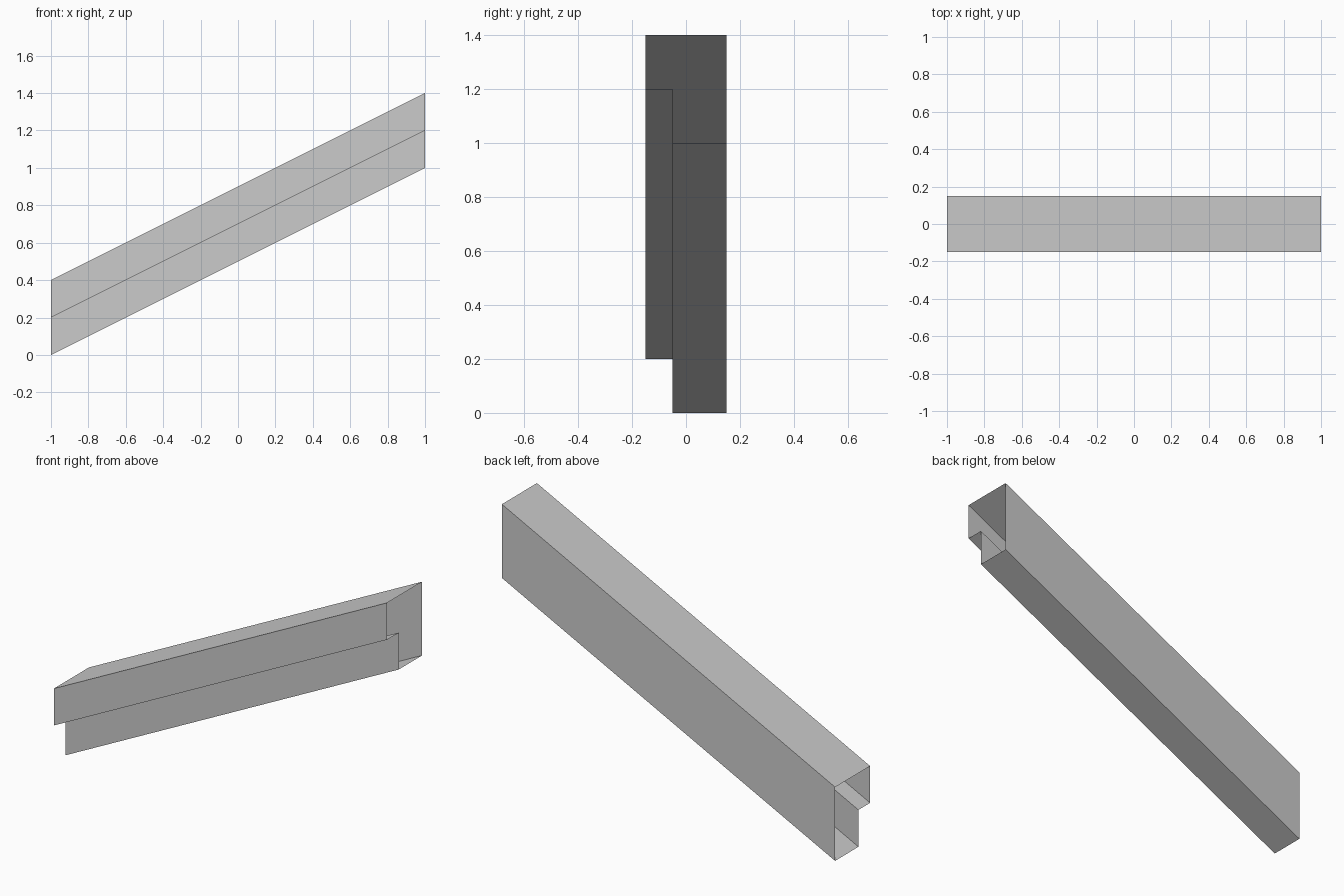
import bpy
import bmesh
from mathutils import Vector

cube = bpy.data.objects.get("Cube")
if cube:
    bpy.data.objects.remove(cube, do_unlink=True)

# Single plain grey finish
grey = bpy.data.materials.new("plain grey")
grey.use_nodes = True
colour = (0.6, 0.6, 0.6, 1.0)
grey.diffuse_color = colour
grey.node_tree.nodes["Principled BSDF"].inputs["Base Color"].default_value = colour

# Stepped cross-section (y, z) at the low end; the front overhangs the base
profile = [(-0.15, 0.4), (-0.15, 0.2), (-0.05, 0.2),
           (-0.05, 0.0), (0.15, 0.0), (0.15, 0.4)]
sweep = Vector((2, 0, 1))

# Sloping hollow rail: the closed profile swept uphill, both ends open
bm = bmesh.new()
low = [bm.verts.new((-1, y, z)) for y, z in profile]
high = [bm.verts.new(v.co + sweep) for v in low]
for i in range(len(profile)):
    j = (i + 1) % len(profile)
    bm.faces.new((low[i], low[j], high[j], high[i]))
bm.normal_update()

mesh = bpy.data.meshes.new("sloping_rail")
bm.to_mesh(mesh)
bm.free()
mesh.materials.append(grey)
rail = bpy.data.objects.new("sloping_rail", mesh)
bpy.context.collection.objects.link(rail)
